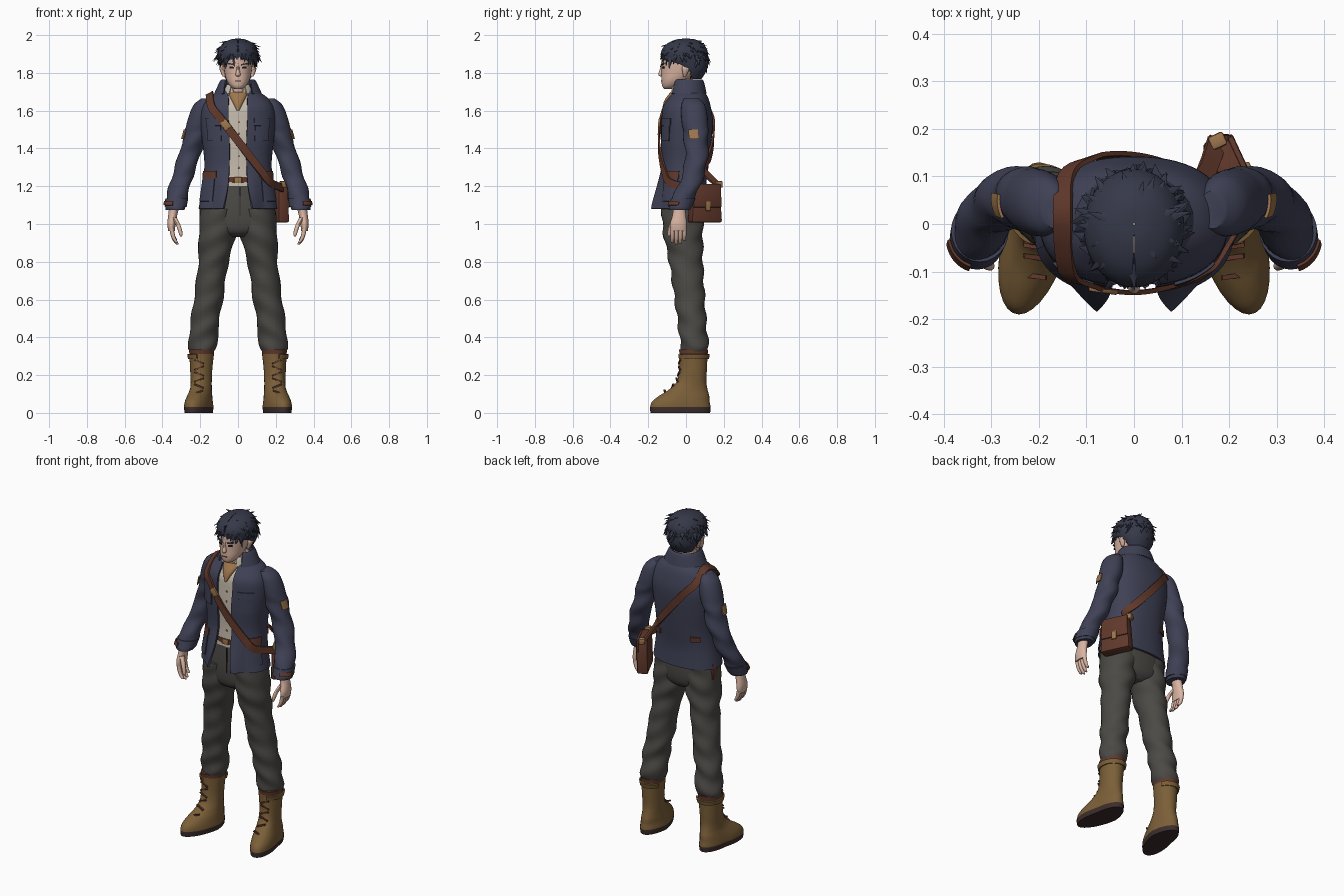
import bpy, bmesh, math, random
from mathutils import Vector, Matrix, Euler

random.seed(7)
cube = bpy.data.objects.get("Cube")
if cube:
    bpy.data.objects.remove(cube, do_unlink=True)

parts = []


def material(name, *rgb):
    m = bpy.data.materials.new(name)
    m.use_nodes = True
    m.diffuse_color = (*rgb, 1)
    node = next(n for n in m.node_tree.nodes if n.type == 'BSDF_PRINCIPLED')
    node.inputs["Base Color"].default_value = (*rgb, 1)
    return m


navy = material("navy cloth", .05, .054, .093)
ink = material("blue black hair", .036, .04, .066)
grey = material("grey cloth", .07, .067, .06)
tan = material("tan boot leather", .2, .115, .04)
leather = material("red brown leather", .12, .04, .024)
skin = material("skin", .7, .46, .36)
cream = material("cream cloth", .56, .5, .42)
sole = material("dark sole", .045, .027, .024)
ochre = material("ochre", .34, .18, .075)
black = material("black", .01, .009, .012)


def finish(name, bm, mats, thick=0, mirror=False, rule=None, bevel=0):
    """Turn a bmesh into a named object with its modifiers."""
    bmesh.ops.recalc_face_normals(bm, faces=bm.faces[:])
    if rule:
        for f in bm.faces:
            f.material_index = rule(f.calc_center_median())
    me = bpy.data.meshes.new(name)
    bm.to_mesh(me)
    bm.free()
    for m in mats if isinstance(mats, list) else [mats]:
        me.materials.append(m)
    ob = bpy.data.objects.new(name, me)
    bpy.context.scene.collection.objects.link(ob)
    if thick:
        mod = ob.modifiers.new("thickness", 'SOLIDIFY')
        mod.thickness, mod.offset = thick, 0
    if bevel:
        mod = ob.modifiers.new("bevel", 'BEVEL')
        mod.width, mod.segments = bevel, 2
    if mirror:
        ob.modifiers.new("mirror", 'MIRROR').use_mirror_merge = False
    parts.append(ob)


def smooth(keys, steps):
    """Catmull-Rom interpolation of tuples."""
    out, last = [], len(keys) - 1
    for i in range(last):
        quad = [keys[max(i - 1, 0)], keys[i], keys[i + 1], keys[min(i + 2, last)]]
        for s in range(steps):
            t = s / steps
            out.append([.5 * (2 * b + (c - a) * t + (2 * a - 5 * b + 4 * c - d) * t * t
                              + (3 * b - a - 3 * c + d) * t ** 3) for a, b, c, d in zip(*quad)])
    return out + [list(keys[-1])]


def loft(name, keys, mats, n=24, p=2.0, span=None, steps=4, warp=None, **kw):
    """Skin level rings (x, y, z, rx, ry[, front gap]); span or gap leaves it open."""
    bm, rows = bmesh.new(), []
    is_open = bool(span) or len(keys[0]) > 5
    for x, y, z, rx, ry, *gap in smooth(keys, steps):
        rx, ry = max(rx, .001), max(ry, .001)
        a, b = 0, math.tau
        if span:
            a, b = map(math.radians, span)
        elif gap:
            d = math.asin(min(1, max(0, gap[0]) / rx) ** (p / 2))
            a, b = d - math.pi / 2, 1.5 * math.pi - d
        row = []
        for k in range(n + is_open):
            c, s = math.cos(a + (b - a) * k / n), math.sin(a + (b - a) * k / n)
            row.append(bm.verts.new((x + rx * math.copysign(abs(c) ** (2 / p), c),
                                     y + ry * math.copysign(abs(s) ** (2 / p), s), z)))
        rows.append(row)
    for r, q in zip(rows, rows[1:]):
        for k in range(n):
            j = (k + 1) % len(r)
            bm.faces.new((r[k], r[j], q[j], q[k]))
    if not is_open:
        bm.faces.new(rows[0])
        bm.faces.new(rows[-1])
    if warp:
        for v in bm.verts:
            warp(v.co)
    finish(name, bm, mats, **kw)


def box(name, loc, size, mats, rot=(0, 0, 0), taper=1, **kw):
    bm = bmesh.new()
    bmesh.ops.create_cube(bm, size=1)
    for v in bm.verts:
        if v.co.z > 0:
            v.co.xy *= taper
    angles = Euler([math.radians(r) for r in rot]).to_matrix().to_4x4()
    bm.transform(Matrix.Translation(loc) @ angles @ Matrix.Diagonal((*size, 1)))
    finish(name, bm, mats, **kw)


def at(keys, z, grow=0):
    """Ring of a part at height z, optionally grown outwards."""
    ks = sorted(keys, key=lambda k: k[2])
    for a, b in zip(ks, ks[1:]):
        if z <= b[2]:
            break
    t = (z - a[2]) / (b[2] - a[2])
    r = [u + (v - u) * t for u, v in zip(a, b)][:5]
    return (*r[:3], r[3] + grow, r[4] + grow)


# Trousers
def folds(co):
    co.y += .005 * math.sin(co.z * 55 + co.x * 30)
    co.x += .004 * math.sin(co.z * 38 + co.y * 25)


loft("trouser_leg", [(.19, .045, .32, .062, .066), (.185, .045, .36, .078, .074), (.18, .035, .45, .075, .075),
     (.157, .02, .6, .077, .08), (.13, 0, .8, .08, .09), (.108, -.015, .95, .1, .105), (.1, -.02, 1.08, .095, .11)],
     grey, steps=8, warp=folds, mirror=True)
loft("trouser_seat", [(0, -.01, .93, .05, .06), (0, -.015, .96, .15, .095), (0, -.015, 1.02, .198, .108),
     (0, -.015, 1.12, .185, .108), (0, -.01, 1.25, .155, .1)], grey, p=2.2)
box("trouser_fly", (.01, -.125, 1.12), (.006, .006, .15), sole)
loft("belt", [(0, -.01, 1.215, .16, .111), (0, -.01, 1.25, .16, .111)], leather, n=40, p=2.3, steps=1)
box("belt_buckle", (0, -.123, 1.232), (.04, .008, .032), ochre, bevel=.002)


# Boots
def toe_out(co):
    co.x -= .22 * min(co.y, 0)


boot = [(.2, -.03, 0, .068, .158), (.2, -.03, .03, .071, .16), (.2, -.027, .06, .068, .152),
        (.198, -.01, .09, .063, .133), (.196, .01, .12, .058, .105), (.195, .028, .16, .056, .08),
        (.195, .037, .22, .058, .073), (.193, .04, .3, .064, .074), (.192, .04, .335, .067, .077)]
loft("boot", boot, [tan, sole, leather], n=32, warp=toe_out, mirror=True,
     rule=lambda c: 1 if c.z < .03 else 2 if c.z > .31 else 0)
loft("boot_cuff", [at(boot, .285, .004), at(boot, .31, .008)], tan, span=(-70, 150), steps=1, thick=.008, mirror=True)
for i in range(6):
    z = .11 + .032 * i
    x, y, _, rx, ry = at(boot, z)
    box(f"boot_lace_{i}", (x + .012, y - ry + .001, z), (.052, .01, .008), leather,
        rot=(0, 22 * (-1) ** i, 8), mirror=True)

# Shirt, scarf and neck
jacket = [(0, -.02, 1.08, .203, .125, .075), (0, -.015, 1.2, .183, .116, .052), (0, -.005, 1.32, .172, .12, .045),
          (0, 0, 1.45, .185, .13, .045), (0, .005, 1.55, .193, .131, .05), (0, .003, 1.62, .182, .122, .05),
          (0, .012, 1.67, .145, .098, .05), (0, .01, 1.705, .088, .075, .058)]
loft("shirt", [at(jacket, k[2], -.009) for k in jacket[1:]], cream, n=40, p=2.3)
for i in range(5):
    z = 1.3 + .06 * i
    r = at(jacket, z)
    box(f"shirt_button_{i}", (.005, r[1] - r[4] + .009, z), (.011, .008, .011), ochre, bevel=.003)
loft("neck", [(0, 0, 1.64, .056, .056), (0, -.01, 1.7, .051, .052), (0, -.02, 1.77, .05, .055)], skin)
loft("shirt_collar", [(0, -.005, 1.67, .074, .072, .02), (0, -.005, 1.73, .067, .066, .03),
     (0, -.006, 1.728, .073, .072, .036), (0, -.008, 1.69, .083, .084, .045)], cream, n=32, thick=.005)
loft("scarf", [(0, -.118, 1.6, .006, .01), (0, -.092, 1.655, .034, .022), (0, -.05, 1.7, .056, .03)], ochre)


# Jacket with an open front whose lower edges swing forward
def swing(co):
    if co.y < 0 and co.z < 1.3:
        co.y -= .045 * (1.3 - co.z) / .22 * min(1, max(0, 1 - (abs(co.x) - .07) / .06))


loft("jacket_body", jacket, navy, n=56, p=2.3, steps=5, warp=swing, thick=.012)
loft("jacket_collar", [(0, .008, 1.685, .092, .078, .06), (0, .005, 1.755, .083, .076, .062),
     (0, .005, 1.752, .093, .086, .066), (0, .006, 1.69, .122, .099, .075)], navy, n=40, thick=.008)
sleeve = [(.33, -.035, 1.075, .05, .056), (.33, -.03, 1.1, .055, .061), (.32, -.003, 1.16, .056, .06),
          (.294, .035, 1.25, .056, .058), (.262, .055, 1.35, .058, .06), (.229, .053, 1.46, .06, .065),
          (.202, .045, 1.56, .062, .07), (.185, .038, 1.63, .05, .062), (.165, .03, 1.665, .028, .04)]
loft("sleeve", sleeve, navy, steps=6, mirror=True, warp=lambda co: folds(co) if co.z < 1.5 else None)
loft("sleeve_cuff", [at(sleeve, z, .005) for z in (1.09, 1.135)], navy, steps=1, mirror=True)
loft("cuff_tab", [at(sleeve, z, .008) for z in (1.1, 1.12)], leather, span=(-75, -10), steps=1, thick=.006, mirror=True)
loft("sleeve_patch", [at(sleeve, z, .006) for z in (1.45, 1.5)], ochre, span=(-30, 10), steps=2, thick=.006, mirror=True)


def flap(name, low, high, span, mat):
    loft(name, [at(jacket, z, .009) for z in (low, high)], mat, p=2.3, span=span, steps=3, thick=.007, mirror=True)


flap("breast_pocket", 1.44, 1.52, (-66, -37), navy)
flap("breast_pocket_flap", 1.52, 1.56, (-68, -35), navy)
flap("side_pocket", 1.12, 1.24, (-52, -12), navy)
flap("side_pocket_flap", 1.24, 1.28, (-55, -10), leather)
flap("back_tab", 1.25, 1.28, (38, 60), leather)
box("hip_pouch", (-.185, 0, 1.06), (.035, .05, .1), leather, bevel=.006)
box("hip_pouch_clasp", (-.19, -.026, 1.06), (.014, .006, .04), ochre)

# Satchel and its shoulder strap
TURN, OUT = (0, 0, 115), Vector((.9, .42, 0))
hub = Vector((.208, .1, 1.11))
box("satchel", hub, (.18, .065, .205), leather, rot=TURN, taper=.85, bevel=.012)
box("satchel_flap", hub + OUT * .03 + Vector((0, 0, .04)), (.165, .014, .125), leather, rot=TURN, taper=.95, bevel=.005)
box("satchel_clasp", hub + OUT * .04 + Vector((0, 0, -.015)), (.03, .008, .05), ochre, rot=TURN, bevel=.003)
for s in (-1, 1):
    box("satchel_ring", hub + Vector((-.032 * s, .075 * s, .1)), (.03, .035, .035), ochre, rot=TURN, bevel=.006)


def on_jacket(x, z, side):
    _, cy, _, rx, ry = at(jacket, z, .014)
    x = max(-.95 * rx, min(.95 * rx, x))
    return (x, cy + side * ry * (1 - abs(x / rx) ** 2.3) ** (1 / 2.3), z)


path = [(.175, .175, 1.2)]
path += [on_jacket(-.14 + .28 * t / 6, 1.62 - .33 * t / 6, 1) for t in range(6, -1, -1)]
path += [(-.15, .025, 1.69)]
path += [on_jacket(-.14 + .31 * t / 7, 1.62 - .4 * t / 7, -1) for t in range(8)]
path += [(.237, .02, 1.19)]
pts = [Vector(q) for q in smooth(path, 4)]
bm, rows = bmesh.new(), []
for i, q in enumerate(pts):
    along = pts[min(i + 1, len(pts) - 1)] - pts[max(i - 1, 0)]
    normal = Vector((q.x * .6, q.y - .01, max(0, q.z - 1.55) * 1.2))
    across = along.cross(normal).normalized() * .021
    rows.append([bm.verts.new(q - across), bm.verts.new(q + across)])
for a, b in zip(rows, rows[1:]):
    bm.faces.new((a[0], a[1], b[1], b[0]))
finish("satchel_strap", bm, leather, thick=.01)
x, y, z = on_jacket(-.065, 1.525, -1)
box("strap_buckle", (x, y - .004, z), (.05, .01, .04), ochre, rot=(0, 50, -8), bevel=.003)

# Hands
loft("palm", [(.352, -.04, .962, .017, .041), (.352, -.04, 1, .022, .044), (.345, -.036, 1.05, .024, .035),
     (.335, -.035, 1.1, .028, .033)], skin, mirror=True)
for i, reach in enumerate((.95, 1.05, 1, .8)):
    y = -.072 + .021 * i
    loft(f"finger_{i}", [(.352 - dx * reach, y, .975 - dz * reach, r, r) for dx, dz, r in
         ((.032, .08, .004), (.026, .074, .009), (.01, .045, .011), (0, 0, .012))], skin, n=10, mirror=True)
loft("thumb", [(.302, -.09, .935, .005, .005), (.303, -.088, .95, .01, .01), (.315, -.08, .99, .012, .013),
     (.338, -.06, 1.035, .014, .016)], skin, n=10, mirror=True)

# Head and face
loft("head", [(0, -.09, 1.715, .02, .026), (0, -.08, 1.73, .041, .046), (0, -.06, 1.76, .06, .07),
     (0, -.035, 1.8, .071, .095), (0, -.025, 1.85, .077, .105), (0, -.02, 1.9, .077, .105),
     (0, -.01, 1.95, .055, .075), (0, -.01, 1.97, .02, .03)], skin, p=2.15, n=32)
loft("nose", [(0, -.131, 1.782, .009, .008), (0, -.133, 1.792, .013, .014), (0, -.128, 1.82, .008, .011),
     (0, -.124, 1.85, .007, .007)], skin, n=10)
loft("ear", [(.074, -.008, 1.78, .006, .008), (.08, -.004, 1.8, .011, .014), (.084, 0, 1.825, .013, .022),
     (.08, 0, 1.845, .006, .012)], skin, n=12, mirror=True)
box("eye", (.032, -.121, 1.828), (.024, .008, .01), black, rot=(0, -5, 14), mirror=True)
box("eyebrow", (.033, -.123, 1.846), (.036, .008, .007), ink, rot=(0, -12, 14), mirror=True)
box("mouth", (0, -.13, 1.757), (.03, .004, .004), sole)

# Hair cap with layered tufts
loft("hair_cap", [(0, .03, 1.77, .063, .05, .063), (0, .025, 1.815, .088, .082, .087), (0, .002, 1.855, .099, .112, .085),
     (0, -.008, 1.88, .102, .121, .01), (0, -.008, 1.92, .1, .118, .004), (0, -.005, 1.955, .076, .09, .002),
     (0, 0, 1.975, .035, .045, .001), (0, 0, 1.978, .002, .002, 0)], ink, n=40, thick=.006)
bm = bmesh.new()


def tuft(base, d, length, r):
    d = d.normalized()
    m = Matrix.Translation(base + d * length / 2) @ d.to_track_quat('Z', 'Y').to_matrix().to_4x4()
    bmesh.ops.create_cone(bm, cap_ends=True, segments=6, radius1=r, radius2=.0008, depth=length,
                          matrix=m @ Matrix.Diagonal((1, .55, 1, 1)))


for i in range(190):
    h, turn = -.75 + 1.7 * (i + .5) / 190, i * 2.4 + random.uniform(-.3, .3)
    w = math.sqrt(1 - h * h)
    u = Vector((w * math.cos(turn), w * math.sin(turn), h))
    if h < .1 and u.y < .25 * w - h * .1:
        continue
    base = Vector((0, -.005, 1.885)) + Vector((u.x * .092, u.y * .108, u.z * .085))
    down = Vector((0, 0, -1)) + u * u.z
    side = u.cross(Vector((0, 0, 1))) * random.uniform(-.5, .5)
    tuft(base, down.normalized() + u * random.uniform(.15, .5) + side, random.uniform(.045, .07), .019)
for i in range(13):
    a = math.radians(-165 + 150 * i / 12)
    base = Vector((.09 * math.cos(a), -.008 + .112 * math.sin(a), 1.9))
    tuft(base, Vector((random.uniform(-.35, .35), -.12, -1)), random.uniform(.055, .085), .02)
finish("hair_tufts", bm, ink)

# Bake modifiers and shade
bpy.ops.object.select_all(action='DESELECT')
for ob in parts:
    ob.select_set(True)
bpy.context.view_layer.objects.active = parts[0]
bpy.ops.object.convert(target='MESH')
bpy.ops.object.shade_smooth_by_angle(angle=math.radians(42))
